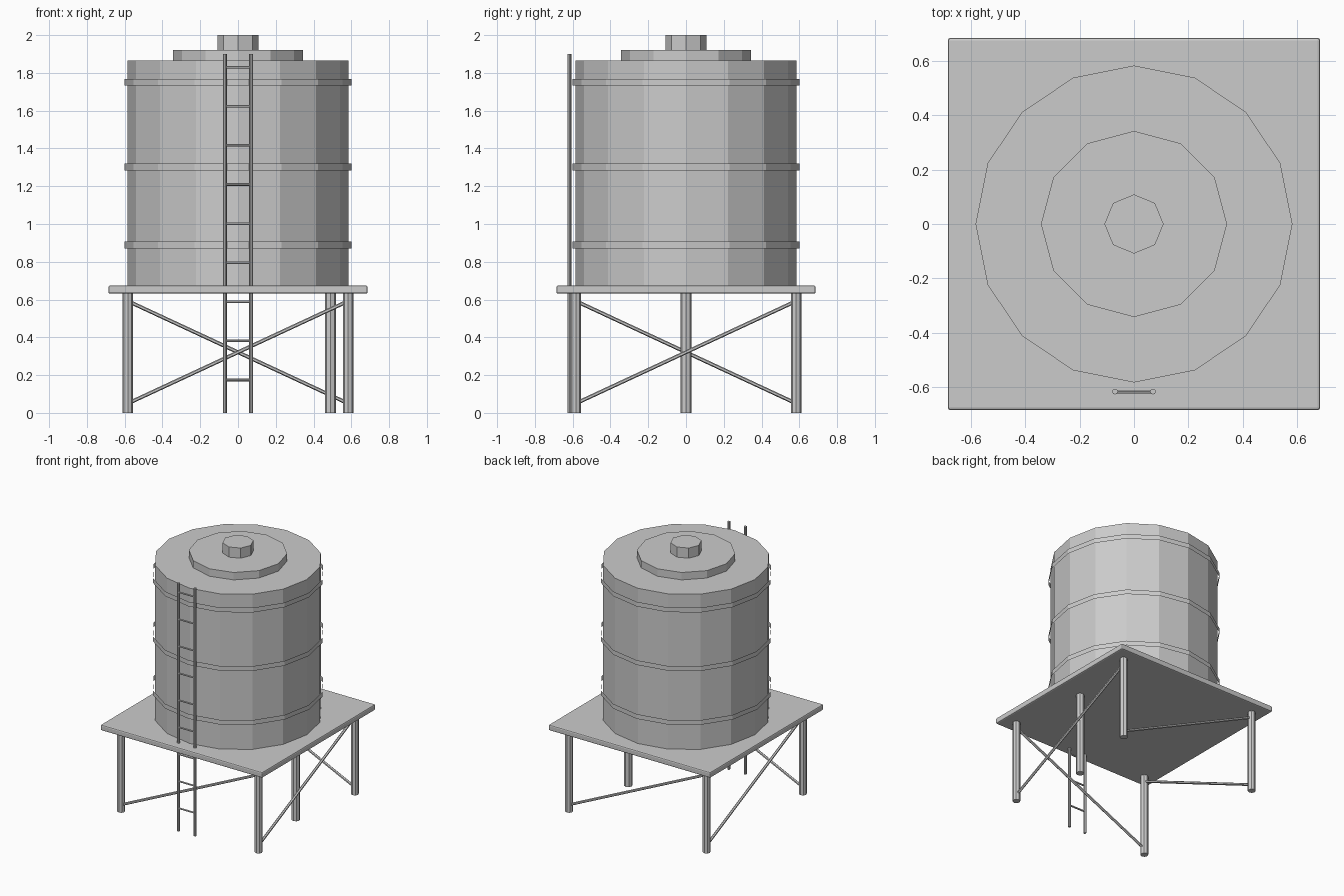
import bpy, bmesh
from mathutils import Vector

if "Cube" in bpy.data.objects:
    bpy.data.objects.remove(bpy.data.objects["Cube"])

grey = bpy.data.materials.new("plain_grey")
grey.diffuse_color = (0.6, 0.6, 0.6, 1)
grey.use_nodes = True
grey.node_tree.nodes["Principled BSDF"].inputs["Base Color"].default_value = grey.diffuse_color


def finish(name, bm):
    mesh = bpy.data.meshes.new(name)
    bm.to_mesh(mesh)
    bm.free()
    mesh.materials.append(grey)
    ob = bpy.data.objects.new(name, mesh)
    bpy.context.collection.objects.link(ob)
    return ob


def rod(name, a, b, radius, sides, caps=True):
    """Cylinder running from point a to point b."""
    a, b = Vector(a), Vector(b)
    d = b - a
    bm = bmesh.new()
    bmesh.ops.create_cone(bm, cap_ends=caps, segments=sides,
                          radius1=radius, radius2=radius, depth=d.length)
    if d.x or d.y:
        bm.transform(d.to_track_quat('Z', 'Y').to_matrix().to_4x4())
    bmesh.ops.translate(bm, vec=(a + b) / 2, verts=bm.verts)
    return finish(name, bm)


# Tank body, lid and cap
rod("tank_body", (0, 0, 0.67), (0, 0, 1.865), 0.584, 16)
rod("tank_lid", (0, 0, 1.86), (0, 0, 1.922), 0.343, 12)
rod("lid_cap", (0, 0, 1.915), (0, 0, 2.0), 0.109, 8)

# Thin open hoops around the tank
for i, z in enumerate((0.889, 1.302, 1.75)):
    rod(f"tank_hoop_{i + 1}", (0, 0, z - 0.018), (0, 0, z + 0.018), 0.6, 16, caps=False)

# Platform with a small bevel
bm = bmesh.new()
bmesh.ops.create_cube(bm, size=1)
bmesh.ops.scale(bm, vec=(1.372, 1.372, 0.044), verts=bm.verts)
bmesh.ops.translate(bm, vec=(0, 0, 0.653), verts=bm.verts)
bmesh.ops.bevel(bm, geom=bm.edges[:], offset=0.009, segments=2, profile=0.5, affect='EDGES')
finish("platform", bm)

# Corner legs, each with a diagonal brace rising to the next leg
L = 0.583
corners = [(-L, -L), (L, -L), (L, L), (-L, L)]
for i, (x, y) in enumerate(corners):
    nx, ny = corners[(i + 1) % 4]
    rod(f"corner_leg_{i + 1}", (x, y, 0), (x, y, 0.635), 0.028, 8)
    rod(f"brace_{i + 1}", (x, y, 0.05), (nx, ny, 0.592), 0.01, 6)

# Outlet pipe under the tank
rod("outlet_pipe", (0.49, 0, 0), (0.49, 0, 0.635), 0.03, 8)

# Ladder on the front
Y = -0.618
for side, x in (("left", -0.07), ("right", 0.07)):
    rod(f"ladder_rail_{side}", (x, Y, 0), (x, Y, 1.9), 0.0105, 8)
for i in range(9):
    z = 0.174 + 0.207 * i
    rod(f"ladder_rung_{i + 1}", (-0.07, Y, z), (0.07, Y, z), 0.007, 6)
